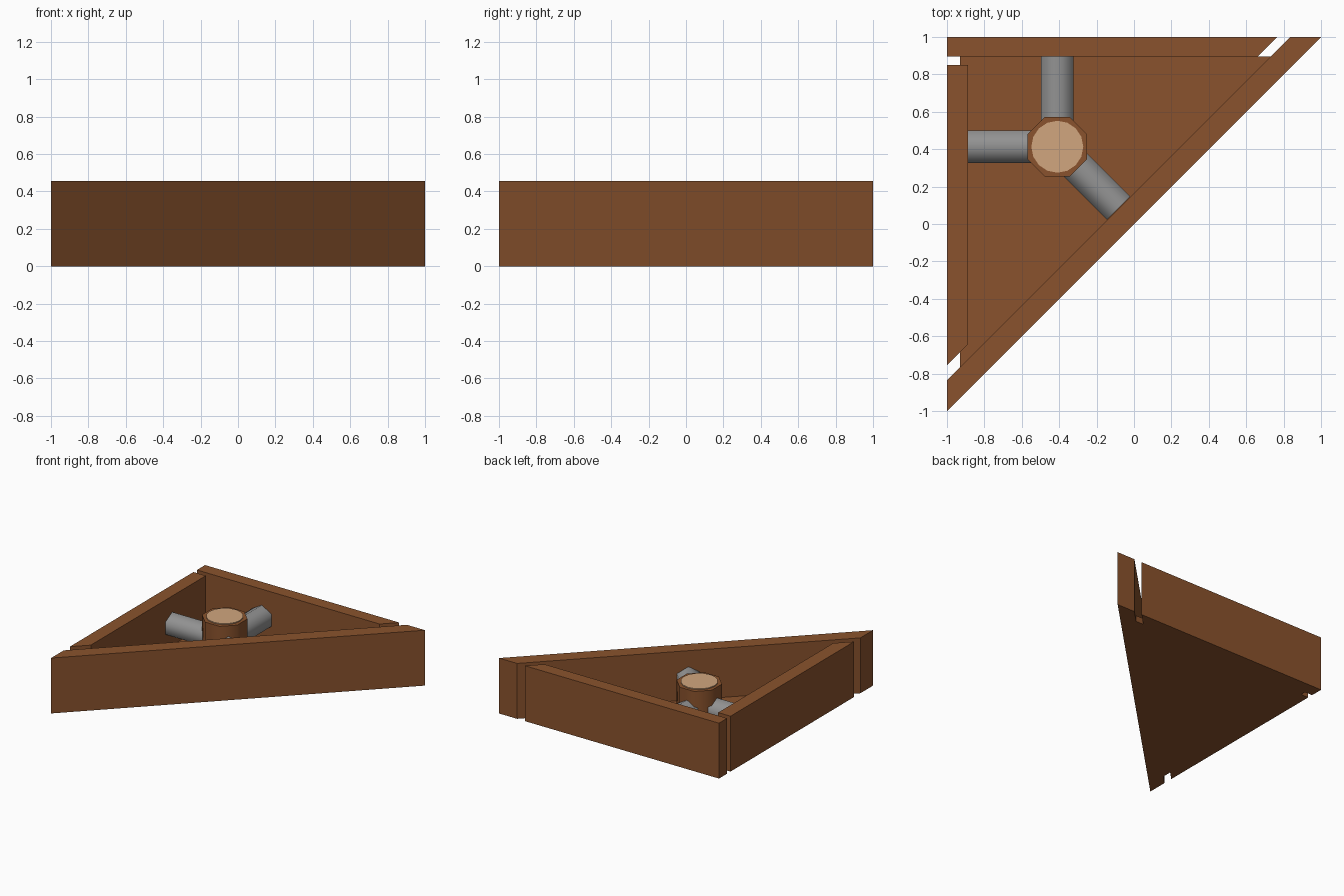
import bpy, bmesh, math
from mathutils import Matrix, Vector

if "Cube" in bpy.data.objects:
    bpy.data.objects.remove(bpy.data.objects["Cube"])

WALL_H = 0.455
FLOOR_H = 0.05
HUB = Vector((-0.41, 0.413, 0.0))
PIPE_Z = 0.223


def material(name, rgb):
    m = bpy.data.materials.new(name)
    m.diffuse_color = (*rgb, 1.0)
    m.use_nodes = True
    m.node_tree.nodes["Principled BSDF"].inputs["Base Color"].default_value = m.diffuse_color
    return m


brown = material("brown wood", (0.255, 0.086, 0.026))
tan = material("light wood", (0.64, 0.38, 0.21))
grey = material("grey pipe", (0.29, 0.29, 0.29))


def finish(name, bm, mat, smooth=False):
    bmesh.ops.recalc_face_normals(bm, faces=bm.faces)
    mesh = bpy.data.meshes.new(name)
    bm.to_mesh(mesh)
    bm.free()
    mesh.materials.append(mat)
    if smooth:
        for p in mesh.polygons:
            p.use_smooth = True
        mesh.set_sharp_from_angle(angle=math.radians(70))
    obj = bpy.data.objects.new(name, mesh)
    bpy.context.collection.objects.link(obj)
    return obj


def slab(name, outline, height, mat):
    """Extrude a flat outline up from the ground."""
    bm = bmesh.new()
    face = bm.faces.new([bm.verts.new((x, y, 0)) for x, y in outline])
    top = bmesh.ops.extrude_face_region(bm, geom=[face])["geom"]
    bmesh.ops.translate(bm, vec=(0, 0, height),
                        verts=[v for v in top if isinstance(v, bmesh.types.BMVert)])
    return finish(name, bm, mat)


def prism(name, sides, radius, length, matrix, mat):
    """Smooth-shaded prism along local z, starting at the local origin."""
    bm = bmesh.new()
    bmesh.ops.create_cone(bm, cap_ends=True, segments=sides,
                          radius1=radius, radius2=radius, depth=length,
                          matrix=matrix @ Matrix.Translation((0, 0, length / 2)))
    return finish(name, bm, mat, smooth=True)


# Walls, with gaps at the corners
slab("long_wall", [(-1, -1), (1, 1), (0.835, 1), (-1, -0.835)], WALL_H, brown)
slab("back_wall", [(-1, 1), (-1, 0.895), (0.66, 0.895), (0.765, 1)], WALL_H, brown)
slab("left_wall", [(-1, 0.85), (-1, -0.755), (-0.888, -0.643), (-0.888, 0.85)], WALL_H, brown)

# Floor
slab("floor", [(-0.93, 0.895), (-0.93, -0.765), (0.73, 0.895)], FLOOR_H, brown)

# Central octagonal post with a light cap
turn = Matrix.Rotation(math.pi / 8, 4, "Z")
prism("post", 8, 0.173, 0.412, Matrix.Translation(HUB) @ turn, brown)
prism("post_cap", 16, 0.139, 0.008,
      Matrix.Translation(HUB + Vector((0, 0, 0.412))), tan)

# Hexagonal pipes from the post to each wall, one corner upward
for name, angle, length in (("back_pipe", 90, 0.482),
                            ("left_pipe", 180, 0.478),
                            ("diagonal_pipe", -45, 0.464)):
    m = (Matrix.Translation(HUB + Vector((0, 0, PIPE_Z)))
         @ Matrix.Rotation(math.radians(angle), 4, "Z")
         @ Matrix.Rotation(math.pi / 2, 4, "Y"))
    # start just inside the post so the pipes do not cross
    m = m @ Matrix.Translation((0, 0, 0.12))
    pipe = prism(name, 6, 0.101, length - 0.12, m, grey)
    # make sure a corner, not a flat, points up
    top_z = max(v.co.z for v in pipe.data.vertices)
    if top_z < PIPE_Z + 0.1:
        pipe.data.transform(m @ Matrix.Rotation(math.pi / 6, 4, "Z") @ m.inverted())
